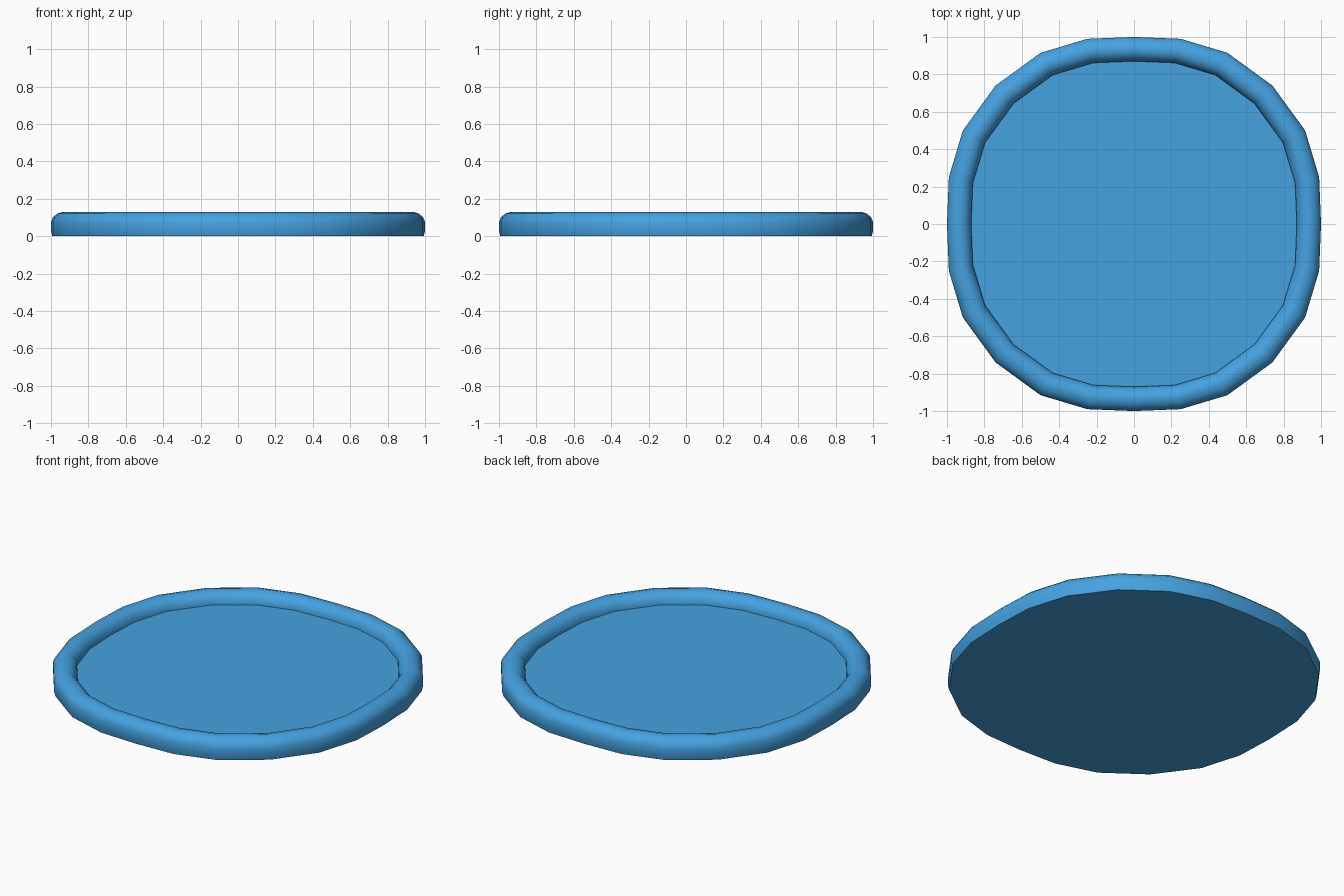
import bpy, bmesh

if "Cube" in bpy.data.objects:
    bpy.data.objects.remove(bpy.data.objects["Cube"])

# One eighth of the rounded-square outline, mirrored to a full 24-sided loop
eighth = [(0.0, 1.0), (0.25, 0.99), (0.5, 0.915), (0.74, 0.74)]
quarter = eighth + [(y, x) for x, y in reversed(eighth[1:-1])]
outline = []
for turn in range(4):
    for x, y in quarter:
        for _ in range(turn):
            x, y = y, -x
        outline.append((x, y))

# Rim cross-section: (outline scale, height), from bottom edge over to floor
profile = [(0.993, 0.0), (1.0, 0.03), (1.0, 0.075), (0.99, 0.1),
           (0.968, 0.12), (0.935, 0.13), (0.903, 0.121), (0.882, 0.1),
           (0.871, 0.075), (0.87, 0.06)]

bm = bmesh.new()
rings = [[bm.verts.new((x * s, y * s, z)) for x, y in outline] for s, z in profile]
n = len(outline)
for a, b in zip(rings, rings[1:]):
    for i in range(n):
        j = (i + 1) % n
        bm.faces.new((a[i], a[j], b[j], b[i]))

# Underside and recessed floor
bm.faces.new(rings[0])
bm.faces.new(rings[-1])
bmesh.ops.recalc_face_normals(bm, faces=bm.faces[:])

mesh = bpy.data.meshes.new("round_tray")
bm.to_mesh(mesh)
bm.free()
tray = bpy.data.objects.new("round_tray", mesh)
bpy.context.collection.objects.link(tray)

# Blue finish
blue = bpy.data.materials.new("blue")
blue.diffuse_color = (0.06, 0.36, 0.75, 1)
blue.use_nodes = True
blue.node_tree.nodes["Principled BSDF"].inputs["Base Color"].default_value = blue.diffuse_color
mesh.materials.append(blue)

# Smooth rim, crisp bottom and floor edges
bpy.context.view_layer.objects.active = tray
tray.select_set(True)
bpy.ops.object.shade_smooth_by_angle(angle=0.7)
